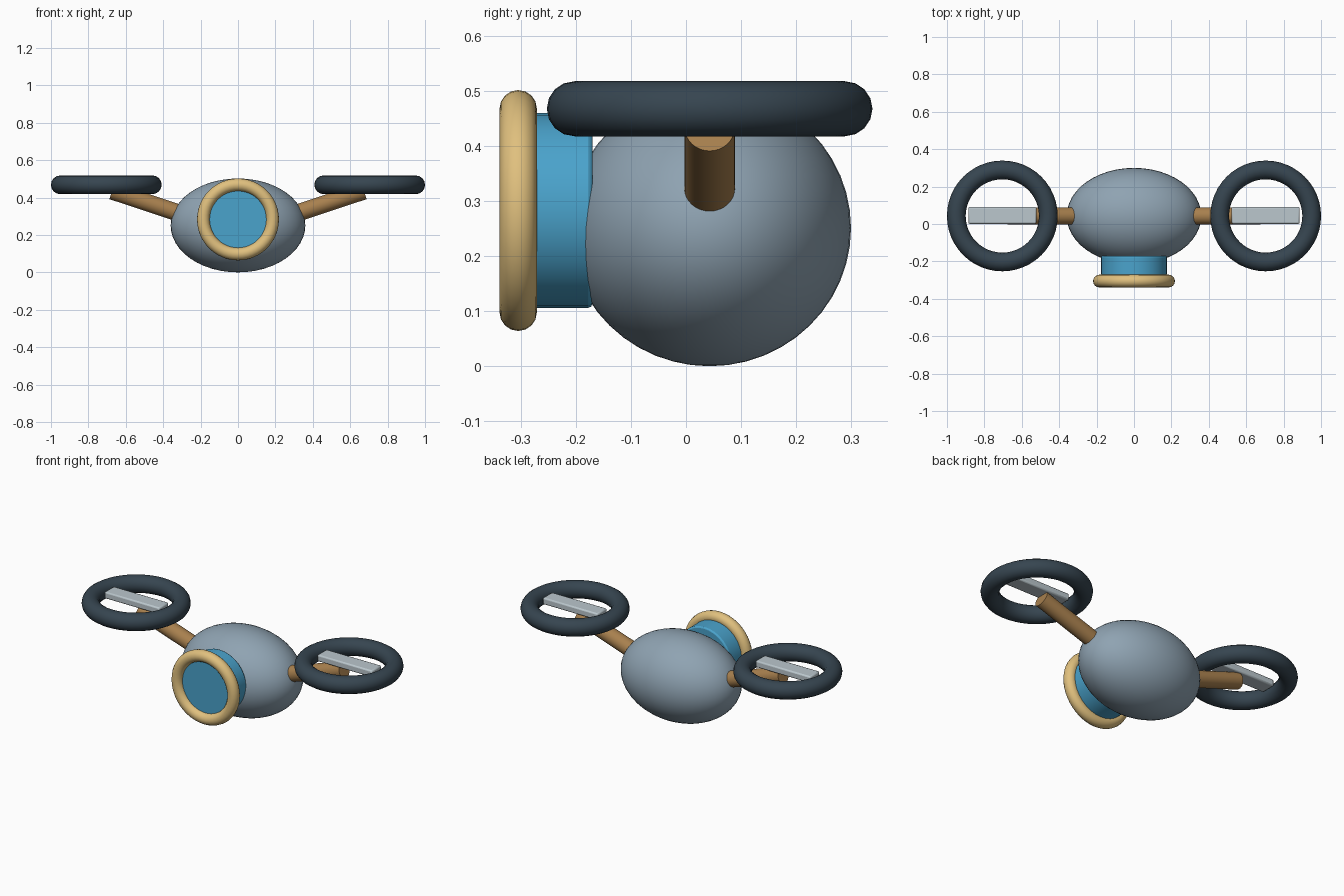
import bpy
import math
from mathutils import Vector

if "Cube" in bpy.data.objects:
    bpy.data.objects.remove(bpy.data.objects["Cube"])

CY = 0.043          # shared depth of body, arms and rotors


def material(name, r, g, b):
    def lin(c):
        c /= 255
        return c / 12.92 if c <= 0.04045 else ((c + 0.055) / 1.055) ** 2.4
    m = bpy.data.materials.new(name)
    m.diffuse_color = (lin(r), lin(g), lin(b), 1)
    m.use_nodes = True
    m.node_tree.nodes["Principled BSDF"].inputs["Base Color"].default_value = m.diffuse_color
    return m


BODY = material("blue_grey", 143, 163, 178)
LENS = material("bright_blue", 74, 163, 204)
TRIM = material("pale_gold", 224, 192, 126)
WOOD = material("brown", 168, 128, 78)
DARK = material("dark_slate", 54, 69, 80)
STEEL = material("light_grey", 187, 199, 205)


def finish(name, mat, bevel=0):
    ob = bpy.context.object
    ob.name = name
    ob.data.materials.append(mat)
    if bevel:
        mod = ob.modifiers.new("soft_edges", 'BEVEL')
        mod.width = bevel
        mod.segments = 2
    bpy.ops.object.shade_smooth_by_angle(angle=math.radians(35))
    return ob


def ring(name, loc, major, minor, mat, rot=(0, 0, 0)):
    bpy.ops.mesh.primitive_torus_add(
        location=loc, rotation=rot, major_radius=major, minor_radius=minor,
        major_segments=48, minor_segments=16)
    return finish(name, mat)


def rod(name, a, b, radius, mat, bevel=0):
    a, b = Vector(a), Vector(b)
    d = b - a
    bpy.ops.mesh.primitive_cylinder_add(
        vertices=32, radius=radius, depth=d.length, location=(a + b) / 2,
        rotation=d.to_track_quat('Z', 'Y').to_euler())
    return finish(name, mat, bevel)


# Ellipsoid body
bpy.ops.mesh.primitive_uv_sphere_add(segments=48, ring_count=24, radius=1,
                                     location=(0, CY, 0.251))
bpy.context.object.scale = (0.36, 0.257, 0.251)
bpy.ops.object.transform_apply(location=False, rotation=False, scale=True)
finish("body", BODY)

# Lens barrel and its rim
rod("lens", (0, -0.17, 0.283), (0, -0.308, 0.283), 0.177, LENS, 0.008)
ring("lens_rim", (0, -0.305, 0.283), 0.185, 0.034, TRIM, (math.pi / 2, 0, 0))

# Arm, rotor guard and blade on each side
for side, s in (("left", -1), ("right", 1)):
    rod(side + "_arm", (s * 0.25, CY, 0.295), (s * 0.673, CY, 0.435), 0.046, WOOD)
    ring(side + "_rotor_guard", (s * 0.704, CY, 0.468), 0.246, 0.05, DARK)
    bpy.ops.mesh.primitive_cube_add(size=1, location=(s * 0.704, CY + 0.003, 0.481))
    bpy.context.object.scale = (0.364, 0.09, 0.04)
    bpy.ops.object.transform_apply(location=False, rotation=False, scale=True)
    finish(side + "_blade", STEEL, 0.008)
